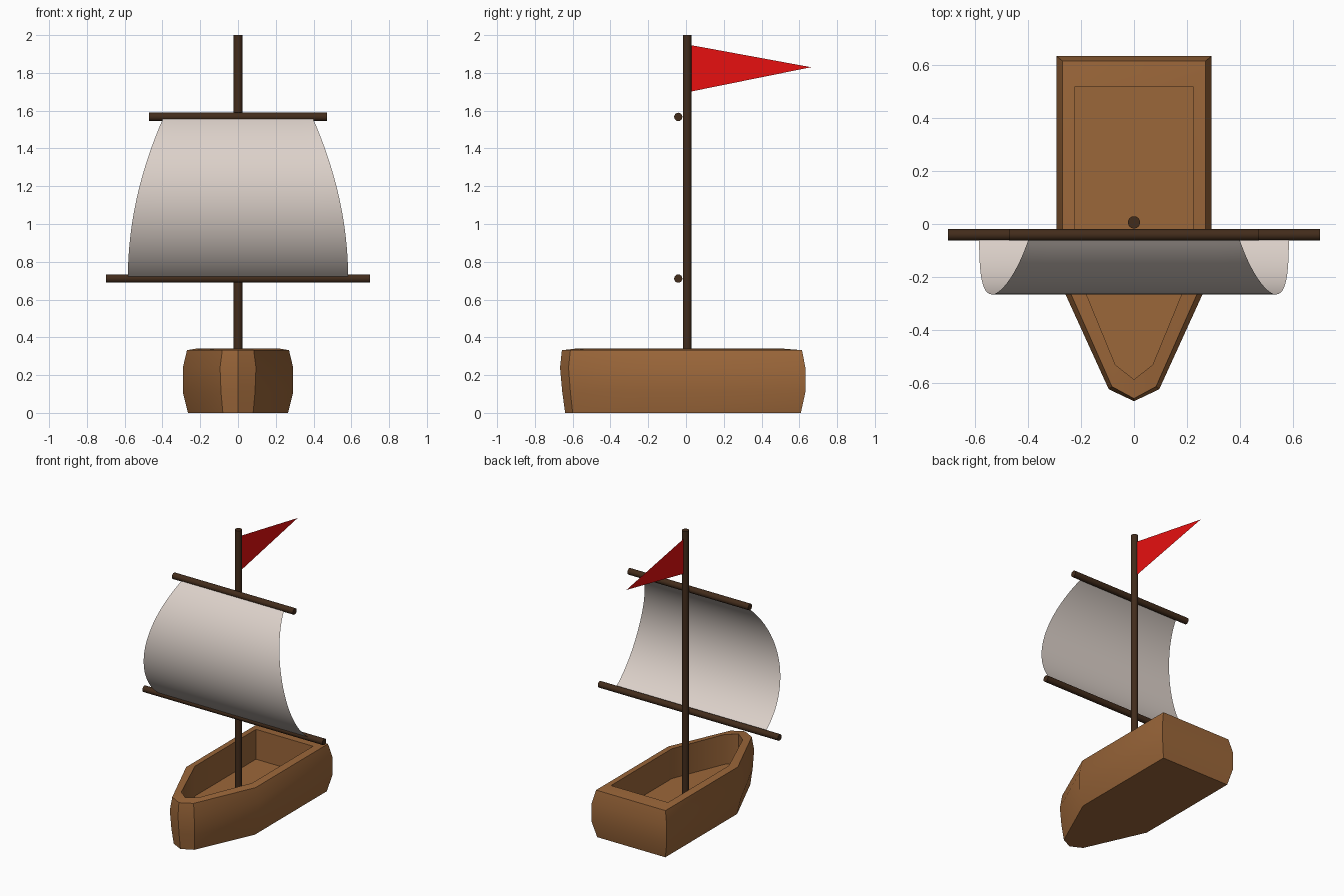
import bpy, bmesh, math

if "Cube" in bpy.data.objects:
    bpy.data.objects.remove(bpy.data.objects["Cube"])


def material(name, rgb):
    m = bpy.data.materials.new(name)
    m.diffuse_color = (*rgb, 1)
    m.use_nodes = True
    m.node_tree.nodes["Principled BSDF"].inputs["Base Color"].default_value = m.diffuse_color
    return m


HULL = material("hull_wood", (0.33, 0.135, 0.042))
DARK = material("dark_wood", (0.055, 0.025, 0.011))
CLOTH = material("cloth", (0.72, 0.64, 0.59))
RED = material("red_cloth", (0.8, 0.005, 0.005))


def finish(name, bm, mat, angle=None):
    mesh = bpy.data.meshes.new(name)
    bm.to_mesh(mesh)
    bm.free()
    ob = bpy.data.objects.new(name, mesh)
    bpy.context.collection.objects.link(ob)
    mesh.materials.append(mat)
    if angle:
        bpy.ops.object.select_all(action='DESELECT')
        bpy.context.view_layer.objects.active = ob
        ob.select_set(True)
        bpy.ops.object.shade_smooth_by_angle(angle=math.radians(angle))
    return ob


def spar(name, length, radius, loc, rot=(0, 0, 0)):
    bpy.ops.mesh.primitive_cylinder_add(vertices=16, radius=radius, depth=length,
                                        location=loc, rotation=rot)
    ob = bpy.context.object
    ob.name = name
    ob.data.materials.append(DARK)
    bpy.ops.object.shade_smooth_by_angle(angle=math.radians(35))


# Hull: half plans from bow to stern, mirrored and lofted up outside, then down inside
keel = [(0, -.64), (.08, -.60), (.265, -.19), (.265, .608)]
low = [(0, -.655), (.09, -.612), (.292, -.19), (.292, .632)]
wide = [(0, -.667), (.095, -.622), (.292, -.19), (.292, .632)]
rim = [(0, -.657), (.083, -.612), (.27, -.19), (.27, .614)]
well = [(0, -.585), (.07, -.53), (.222, -.16), (.222, .517)]
layers = [(keel, 0), (low, .11), (wide, .24), (rim, .332), (well, .34), (well, .13)]

bm = bmesh.new()
rings = []
for half, z in layers:
    plan = half + [(-x, y) for x, y in reversed(half[1:])]
    rings.append([bm.verts.new((x, y, z)) for x, y in plan])
n = len(rings[0])
for a, b in zip(rings, rings[1:]):
    for i in range(n):
        j = (i + 1) % n
        bm.faces.new((a[i], a[j], b[j], b[i]))
bm.faces.new(rings[0][::-1])
bm.faces.new(rings[-1])
bmesh.ops.recalc_face_normals(bm, faces=bm.faces)
finish("hull", bm, HULL, 30)

# Mast and the two yards
spar("mast", 1.88, 0.023, (0, 0.006, 1.06))
for name, half_len, z in (("upper_yard", 0.47, 1.567), ("lower_yard", 0.70, 0.711)):
    spar(name, half_len * 2, 0.022, (0, -0.041, z), (0, math.pi / 2, 0))

# Sail: circular arc bulging forward, widening towards the bottom
bm = bmesh.new()
z0, z1, y0, sag = 0.711, 1.567, -0.045, 0.22
h = (z1 - z0) / 2
R = (h * h + sag * sag) / (2 * sag)
span = math.asin(h / R)
rows, cols = 24, 8
grid = []
for r in range(rows + 1):
    a = -span + 2 * span * r / rows
    z = (z0 + z1) / 2 + R * math.sin(a)
    y = y0 - sag + R * (1 - math.cos(a))
    w = 0.583 - 0.19 * ((z - z0) / (z1 - z0)) ** 2
    grid.append([bm.verts.new((w * (2 * c / cols - 1), y, z)) for c in range(cols + 1)])
for r in range(rows):
    for c in range(cols):
        bm.faces.new((grid[r][c], grid[r][c + 1], grid[r + 1][c + 1], grid[r + 1][c]))
finish("sail", bm, CLOTH, 60)

# Pennant flag
bm = bmesh.new()
bm.faces.new([bm.verts.new((0, y, z)) for y, z in ((.02, 1.70), (.662, 1.83), (.02, 1.948))])
finish("flag", bm, RED)
